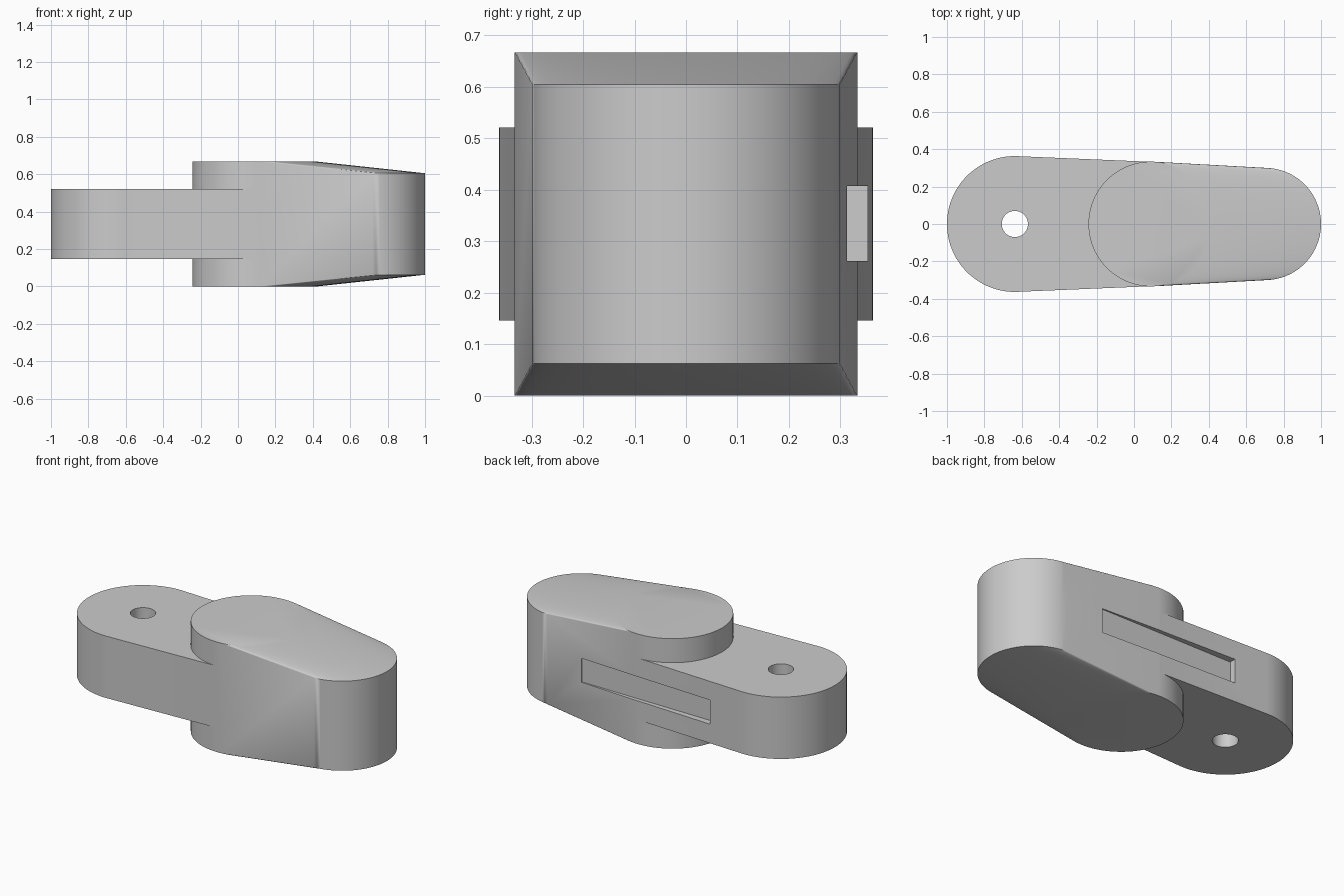
import bpy, bmesh, math

cube = bpy.data.objects.get("Cube")
if cube:
    bpy.data.objects.remove(cube, do_unlink=True)

MID = 0.3335  # height of the symmetry plane

grey = bpy.data.materials.new("light_grey")
grey.use_nodes = True
COLOUR = (0.6, 0.6, 0.6, 1)
grey.diffuse_color = COLOUR
grey.node_tree.nodes["Principled BSDF"].inputs["Base Color"].default_value = COLOUR


def hull_of_discs(name, discs, segments=96):
    """Convex hull of upright cylinders given as (x, radius, half height)."""
    bm = bmesh.new()
    for x, r, h in discs:
        for i in range(segments):
            a = 2 * math.pi * i / segments
            for z in (MID - h, MID + h):
                bm.verts.new((x + r * math.cos(a), r * math.sin(a), z))
    result = bmesh.ops.convex_hull(bm, input=bm.verts)
    loose = {g for g in result["geom_interior"] + result["geom_unused"]
             if isinstance(g, bmesh.types.BMVert)}
    bmesh.ops.delete(bm, geom=list(loose), context="VERTS")
    bmesh.ops.dissolve_limit(bm, angle_limit=0.001, verts=bm.verts, edges=bm.edges)
    bmesh.ops.recalc_face_normals(bm, faces=bm.faces)
    mesh = bpy.data.meshes.new(name)
    bm.to_mesh(mesh)
    bm.free()
    mesh.materials.append(grey)
    obj = bpy.data.objects.new(name, mesh)
    bpy.context.collection.objects.link(obj)
    return obj


def combine(target, tool, operation):
    """Apply a boolean and remove the tool object."""
    mod = target.modifiers.new(operation.lower(), "BOOLEAN")
    mod.operation, mod.solver, mod.object = operation, "EXACT", tool
    bpy.context.view_layer.objects.active = target
    bpy.ops.object.modifier_apply(modifier=mod.name)
    bpy.data.objects.remove(tool, do_unlink=True)


# Thick tapered head and the flat arm running out of it
body = hull_of_discs("lever_body", [(0.09, 0.3335, MID), (0.70, 0.30, 0.2715)])
arm = hull_of_discs("arm", [(-0.637, 0.363, 0.1875), (0.09, 0.3325, 0.1875)])
combine(body, arm, "UNION")

# Round pivot hole
hole = hull_of_discs("pivot_hole", [(-0.637, 0.07, 0.5)], 48)
combine(body, hole, "DIFFERENCE")

# Long shallow slot in the back
bpy.ops.mesh.primitive_cube_add(size=1, location=(0.037, 0.41, MID + 0.001),
                                rotation=(0, 0, -0.0075))
slot = bpy.context.object
slot.name = "slot_cutter"
slot.scale = (0.89, 0.2, 0.146)
slot.hide_render = True
slot.data.materials.append(grey)
combine(body, slot, "DIFFERENCE")

# Soft rounded sides, crisp rims
bpy.ops.object.select_all(action="DESELECT")
body.select_set(True)
bpy.context.view_layer.objects.active = body
bpy.ops.object.shade_smooth_by_angle(angle=math.radians(30))
